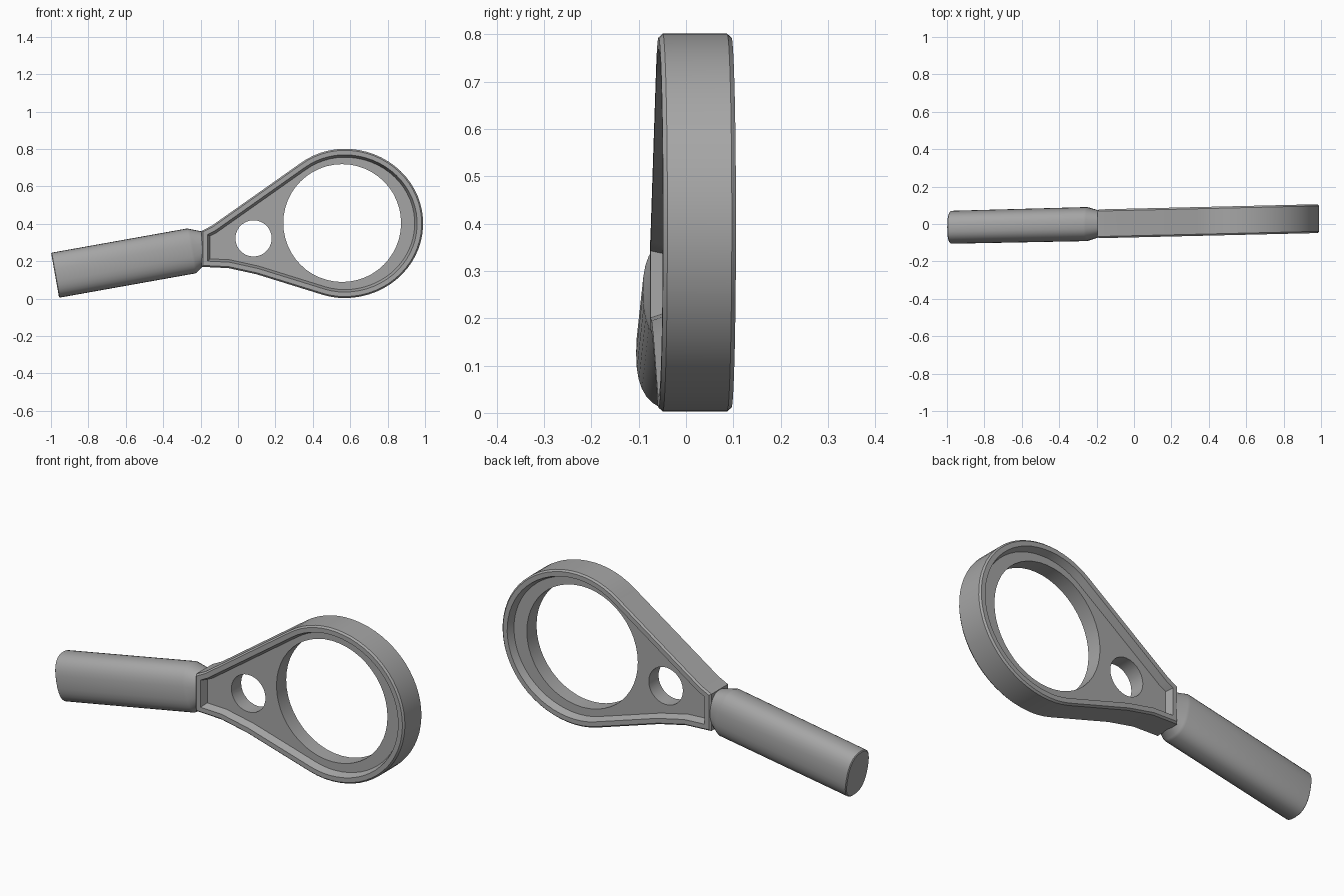
import bpy, bmesh, math
from mathutils import Vector

if "Cube" in bpy.data.objects:
    bpy.data.objects.remove(bpy.data.objects["Cube"])

grey = bpy.data.materials.new("plain grey")
grey.diffuse_color = (0.38, 0.38, 0.38, 1)
grey.use_nodes = True
grey.node_tree.nodes["Principled BSDF"].inputs["Base Color"].default_value = grey.diffuse_color


def lean(x):
    # the whole tool is turned slightly away from the x axis
    return 0.0055 + 0.0235 * x


def loft(name, rings):
    # closed skin through rings of equal point count, capped at both ends
    bm = bmesh.new()
    loops = [[bm.verts.new(p) for p in r] for r in rings]
    n = len(loops[0])
    for a, b in zip(loops, loops[1:]):
        for i in range(n):
            j = (i + 1) % n
            bm.faces.new((a[i], a[j], b[j], b[i]))
    caps = [bm.faces.new(loops[0]), bm.faces.new(loops[-1])]
    bmesh.ops.triangulate(bm, faces=caps)
    bmesh.ops.recalc_face_normals(bm, faces=bm.faces)
    me = bpy.data.meshes.new(name)
    bm.to_mesh(me)
    bm.free()
    me.materials.append(grey)
    ob = bpy.data.objects.new(name, me)
    bpy.context.collection.objects.link(ob)
    return ob


def inset(points, d):
    # mitred inward offset of a counter-clockwise outline
    out = []
    for i, p in enumerate(points):
        e1 = (p - points[i - 1]).normalized()
        e2 = (points[(i + 1) % len(points)] - p).normalized()
        n1, n2 = Vector((-e1.y, e1.x)), Vector((-e2.y, e2.x))
        out.append(p + (n1 + n2) * d / (1 + n1.dot(n2)))
    return out


# head outline in x, z: round end, straight shoulders, narrow neck
outline = []
for i in range(41):
    a = math.radians(253 + 233 * i / 40)
    rx = 0.42 if math.cos(a) > 0 else 0.40
    outline.append(Vector((0.57 + rx * math.cos(a), 0.402 + 0.399 * math.sin(a))))
outline += [Vector(p) for p in [(-0.14, 0.39), (-0.195, 0.362), (-0.195, 0.17),
                                (-0.05, 0.163), (0.10, 0.13)]]

# head: raised rim around a thinner web, on both faces
half = [(0.045, 0.040), (0.032, 0.077), (0.008, 0.077), (0.0, 0.068)]
steps = [(d, -y) for d, y in half] + [(d, y) for d, y in reversed(half)]
head = loft("head", [[(p.x, lean(p.x) + y, p.y) for p in inset(outline, d)]
                     for d, y in steps])

# large and small round openings
for x, z, r, n in [(0.557, 0.404, 0.315, 48), (0.083, 0.322, 0.097, 28)]:
    rings = [[(x + r * math.cos(math.tau * i / n), y, z + r * math.sin(math.tau * i / n))
              for i in range(n)] for y in (-0.3, 0.3)]
    cutter = loft("opening_cutter", rings)
    cutter.hide_render = True
    mod = head.modifiers.new("opening", "BOOLEAN")
    mod.operation, mod.solver, mod.object = "DIFFERENCE", "EXACT", cutter
    bpy.context.view_layer.objects.active = head
    bpy.ops.object.modifier_apply(modifier=mod.name)
    bpy.data.objects.remove(cutter)

# handle: rounded bar, tapering into the neck
tilt = math.radians(10.1)
sections = [(-0.978, 0.125, 0.117, 0.083, tilt), (-0.974, 0.1257, 0.122, 0.088, tilt),
            (-0.25, 0.255, 0.122, 0.091, tilt), (-0.238, 0.257, 0.117, 0.087, tilt),
            (-0.198, 0.264, 0.097, 0.075, 0.04), (-0.178, 0.266, 0.090, 0.070, 0)]
rings = []
for cx, cz, hw, hd, t in sections:
    ring = []
    for i in range(32):
        c, s = math.cos(math.tau * i / 32), math.sin(math.tau * i / 32)
        u = hw * math.copysign(abs(c) ** 0.8, c)
        v = hd * math.copysign(abs(s) ** 0.8, s)
        x = cx - u * math.sin(t)
        ring.append((x, lean(x) + v, cz + u * math.cos(t)))
    rings.append(ring)
handle = loft("handle", rings)

# soft shading with crisp rims
for ob in (head, handle):
    bpy.ops.object.select_all(action="DESELECT")
    ob.select_set(True)
    bpy.context.view_layer.objects.active = ob
    bpy.ops.object.shade_smooth_by_angle(angle=math.radians(25))
